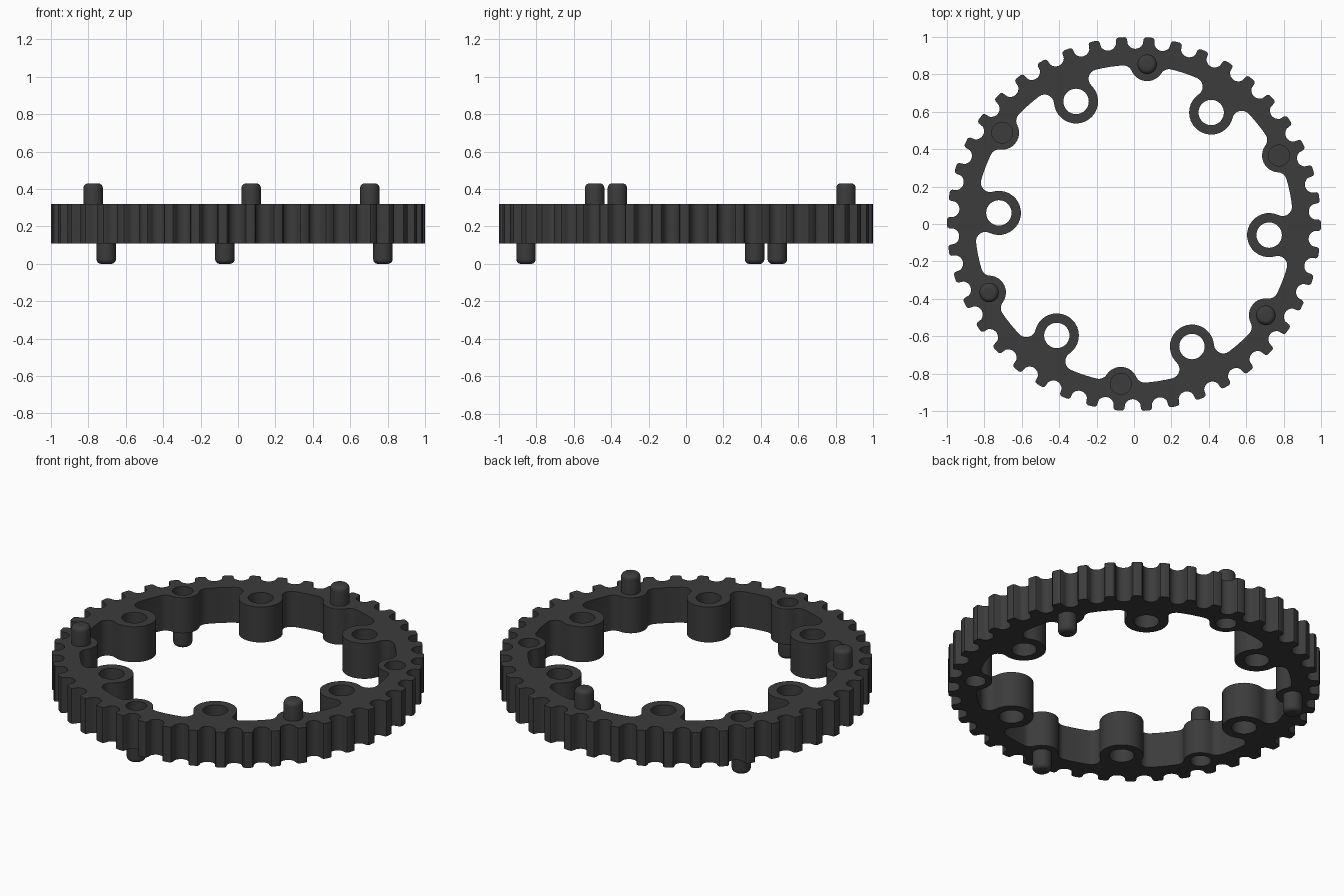
import bpy, bmesh
from math import sin, cos, pi, radians, degrees, acos, atan2, hypot

if "Cube" in bpy.data.objects:
    bpy.data.objects.remove(bpy.data.objects["Cube"])

Z0, Z1 = 0.11, 0.32              # ring bottom and top
R_IN, FIL = 0.85, 0.05           # inner radius, fillet between ring and lobes
BOSS_D, BOSS_R, BOSS_HOLE = 0.725, 0.118, 0.068
PIN_D, LOBE_R, PIN_R, SOCKET_R = 0.857, 0.09, 0.052, 0.056
BOSS_ANG = [radians(-4.7 + 60 * k) for k in range(6)]
PIN_ANG = [radians(25.3 + 60 * k) for k in range(6)]   # odd k: pin up

mat = bpy.data.materials.new("dark_plastic")
mat.diffuse_color = (0.045, 0.045, 0.045, 1)
mat.use_nodes = True
mat.node_tree.nodes["Principled BSDF"].inputs["Base Color"].default_value = mat.diffuse_color


def arc(cx, cy, r, a0, a1, n):
    return [(cx + r * cos(a0 + (a1 - a0) * i / n), cy + r * sin(a0 + (a1 - a0) * i / n))
            for i in range(n + 1)]


def rot(pts, a):
    return [(x * cos(a) - y * sin(a), x * sin(a) + y * cos(a)) for x, y in pts]


def lobe(d, r):
    """Filleted lobe on the inner wall, pointing inward along the +x axis."""
    rho = R_IN - FIL
    a = acos((rho**2 + d**2 - (r + FIL)**2) / (2 * rho * d))
    fx, fy = rho * cos(a), -rho * sin(a)
    b = atan2(-fy, d - fx)
    half = arc(fx, fy, FIL, -a, b, 8) + arc(d, 0, r, b + pi, pi, 10)[1:]
    return half + [(x, -y) for x, y in reversed(half[:-1])], a


# Outer toothed contour: 42 teeth with round grooves
pitch = 2 * pi / 42
tooth = [(1.0, -0.015), (1.0, 0.015), (0.997, 0.024), (0.989, 0.0295)]
groove = rot(arc(0.981, 0, 0.0445, radians(-100), radians(-260), 10), pitch / 2)
tooth = [(0.989, -0.0295), (0.997, -0.024)] + tooth + groove[1:-1]
outer = []
for k in range(42):
    outer += rot(tooth, radians(-0.4) + k * pitch)

# Inner contour: alternating hole bosses and pin lobes
boss_pts, boss_a = lobe(BOSS_D, BOSS_R)
pin_pts, pin_a = lobe(PIN_D, LOBE_R)
inner = []
for ba, pa in zip(BOSS_ANG, PIN_ANG):
    inner += rot(boss_pts, ba)
    inner += arc(0, 0, R_IN, ba + boss_a, pa - pin_a, 5)[1:-1]
    inner += rot(pin_pts, pa)
    inner += arc(0, 0, R_IN, pa + pin_a, ba + pi / 3 - boss_a, 5)[1:-1]


def finish(bm, name):
    bmesh.ops.recalc_face_normals(bm, faces=bm.faces[:])
    me = bpy.data.meshes.new(name)
    bm.to_mesh(me)
    bm.free()
    ob = bpy.data.objects.new(name, me)
    bpy.context.collection.objects.link(ob)
    me.materials.append(mat)
    bpy.ops.object.select_all(action='DESELECT')
    ob.select_set(True)
    bpy.context.view_layer.objects.active = ob
    bpy.ops.object.shade_smooth_by_angle(angle=radians(30))
    return ob


# Toothed ring with through holes and blind pin sockets
bm = bmesh.new()
top_edges, bottom_edges = [], []


def loop(pts, z):
    vs = [bm.verts.new((x, y, z)) for x, y in pts]
    return vs, [bm.edges.new((vs[i - 1], vs[i])) for i in range(len(vs))]


def wall(pts, za, zb):
    va, ea = loop(pts, za)
    vb, eb = loop(pts, zb)
    for i in range(len(pts)):
        bm.faces.new((va[i - 1], va[i], vb[i], vb[i - 1]))
    return ea, eb, vb


def circle(d, a, r, n=32):
    return arc(d * cos(a), d * sin(a), r, 0, 2 * pi, n)[:-1]


for pts in [outer, inner] + [circle(BOSS_D, a, BOSS_HOLE) for a in BOSS_ANG]:
    lo, hi, _ = wall(pts, Z0, Z1)
    bottom_edges += lo
    top_edges += hi
for k, a in enumerate(PIN_ANG):
    up = k % 2 == 1
    start, depth = (Z0, 0.12) if up else (Z1, -0.12)
    rim, _, floor = wall(circle(PIN_D, a, SOCKET_R), start, start + depth)
    bm.faces.new(floor)
    (bottom_edges if up else top_edges).extend(rim)
bmesh.ops.triangle_fill(bm, edges=top_edges, use_beauty=True, normal=(0, 0, 1))
bmesh.ops.triangle_fill(bm, edges=bottom_edges, use_beauty=True, normal=(0, 0, -1))
finish(bm, "toothed_ring")

# Locating pins with rounded ends, three up and three down
profile = [(PIN_R, Z1 - 0.01)] + arc(PIN_R - 0.025, 0.43 - 0.025, 0.025, 0, pi / 2, 6)
for k, a in enumerate(PIN_ANG):
    bm = bmesh.new()
    rings = []
    for r, z in profile:
        zz = z if k % 2 == 1 else 0.43 - z
        rings.append([bm.verts.new((x, y, zz)) for x, y in circle(PIN_D, a, r)])
    for lo, hi in zip(rings, rings[1:]):
        for i in range(len(lo)):
            bm.faces.new((lo[i - 1], lo[i], hi[i], hi[i - 1]))
    bm.faces.new(rings[0])
    bm.faces.new(rings[-1])
    finish(bm, "pin_%s_%d" % ("up" if k % 2 == 1 else "down", k // 2 + 1))
